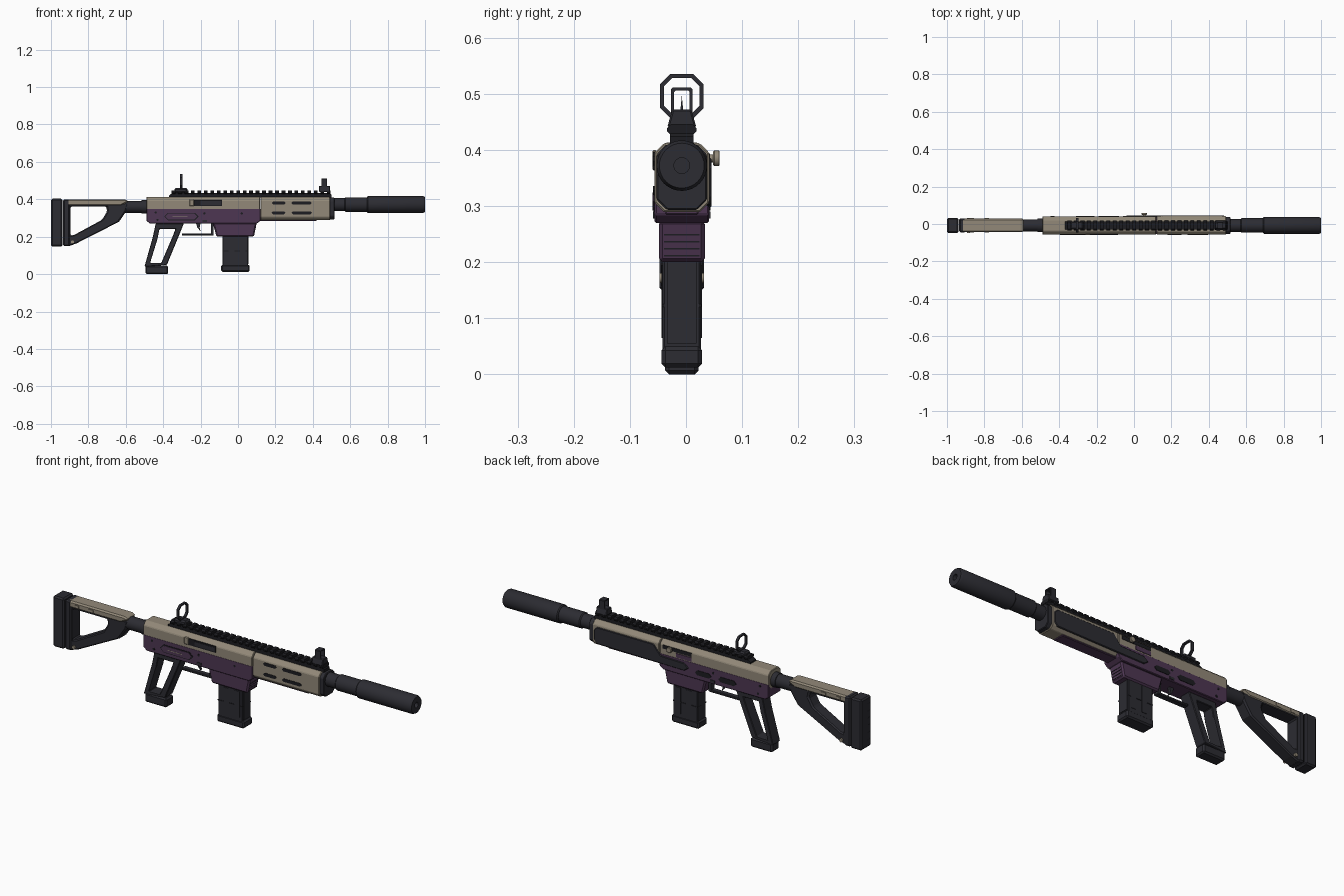
import bpy
import bmesh
import math

cube = bpy.data.objects.get("Cube")
if cube:
    bpy.data.objects.remove(cube, do_unlink=True)

MIDDLE = -.0075    # y of the centre plane
BORE = .372        # height of the barrel axis
FINE, SOFT = .003, .007    # bevel widths
RIGHT, LEFT = -1, 1
BOTH = (RIGHT, LEFT)


def material(name, *rgb):
    mat = bpy.data.materials.new(name)
    mat.use_nodes = True
    mat.diffuse_color = (*rgb, 1)
    shader = mat.node_tree.nodes["Principled BSDF"]
    shader.inputs["Base Color"].default_value = (*rgb, 1)
    return mat


tan = material("warm tan", .29, .25, .19)
purple = material("dark purple", .075, .037, .085)
charcoal = material("charcoal", .025, .025, .032)
black = material("near black", .012, .012, .015)


def finish(name, verts, faces, mat, bevel=0):
    mesh = bpy.data.meshes.new(name)
    mesh.from_pydata(verts, [], faces)
    bm = bmesh.new()
    bm.from_mesh(mesh)
    bmesh.ops.recalc_face_normals(bm, faces=bm.faces)
    bm.to_mesh(mesh)
    bm.free()
    mesh.materials.append(mat)
    part = bpy.data.objects.new(name, mesh)
    bpy.context.collection.objects.link(part)
    if bevel:
        modifier = part.modifiers.new("bevel", 'BEVEL')
        modifier.width = bevel
        modifier.segments = 1
        modifier.limit_method = 'ANGLE'
    return part


def extrude(name, points, low, high, mat, hole, bevel, place):
    """Extrude a closed profile, with an optional hole of as many points."""
    count = len(points)
    loops = [points, hole] if hole else [points]
    verts = [place(a, b, w) for loop in loops for w in (low, high) for a, b in loop]
    rings = [list(range(k, k + count)) for k in range(0, len(verts), count)]
    pairs = [(rings[0], rings[1])]
    if hole:
        pairs += [(rings[2], rings[3]), (rings[0], rings[2]), (rings[1], rings[3])]
    faces = [(a[i - 1], a[i], b[i], b[i - 1]) for a, b in pairs for i in range(count)]
    if not hole:
        faces += rings
    return finish(name, verts, faces, mat, bevel)


def slab(name, points, half, mat, hole=None, bevel=0):
    """Side outline of (x, z) points, symmetric about the centre plane."""
    return extrude(name, points, -half, half, mat, hole, bevel,
                   lambda x, z, y: (x, MIDDLE + y, z))


def plate(name, points, side, mat, out=.051, bevel=0):
    """Thin outline of (x, z) points on one side of the body."""
    return extrude(name, points, side * .044, side * out, mat, None, bevel,
                   lambda x, z, y: (x, MIDDLE + y, z))


def beam(name, points, back, front, mat, hole=None, bevel=0):
    """Cross-section of (y, z) points run along the length."""
    return extrude(name, points, back, front, mat, hole, bevel,
                   lambda y, z, x: (x, MIDDLE + y, z))


def rect(left, right, bottom, top):
    return [(left, bottom), (right, bottom), (right, top), (left, top)]


def hexagon(left, right, z, h):
    return [(left, z), (left + h, z - h), (right - h, z - h),
            (right, z), (right - h, z + h), (left + h, z + h)]


def octagon(half, bottom, top, cut):
    upper = [(half, top - cut), (half - cut, top)]
    lower = [(half - cut, bottom), (half, bottom + cut)]
    ring = lower + upper
    return ring + [(-y, z) for y, z in reversed(ring)]


def lathe(name, profile, mat, centre=(0, MIDDLE, BORE), sideways=False, sides=32):
    """Turn (distance, radius) points about the x axis, or y if sideways."""
    verts = []
    for along, radius in profile:
        for k in range(sides):
            turn = math.tau * k / sides
            u, v = radius * math.cos(turn), radius * math.sin(turn)
            offset = (u, along, v) if sideways else (along, u, v)
            verts.append([c + o for c, o in zip(centre, offset)])
    rings = [list(range(k, k + sides)) for k in range(0, len(verts), sides)]
    faces = [(a[i - 1], a[i], b[i], b[i - 1])
             for a, b in zip(rings, rings[1:]) for i in range(sides)]
    part = finish(name, verts, faces + [rings[0], rings[-1]], mat)
    bpy.ops.object.select_all(action='DESELECT')
    part.select_set(True)
    bpy.context.view_layer.objects.active = part
    bpy.ops.object.shade_smooth_by_angle(angle=math.radians(35))


def pin(name, x, z, reach, radius, mat):
    """Small round pin through both sides."""
    lathe(name, [(-reach, radius), (reach, radius)], mat, (x, MIDDLE, z), True, 12)


# Barrel, suppressor and stock tube
lathe("barrel", [(.48, .034), (.58, .034)], charcoal)
lathe("suppressor_collar", [(.57, .034), (.575, .039), (.7, .039)], charcoal)
lathe("suppressor", [(.69, .041), (.695, .045), (.99, .045), (1, .04),
                     (1, .014), (.97, .014)], charcoal)
lathe("stock_tube", [(-.64, .032), (-.48, .032)], charcoal, (0, MIDDLE, .36))
lathe("tube_ring", [(-.515, .036), (-.485, .036)], charcoal, (0, MIDDLE, .36))

# Upper receiver, handguard and front cap
body = octagon(.048, .32, .413, .018)
beam("upper_receiver", body, -.49, .118, tan, bevel=FINE)
beam("handguard", octagon(.049, .289, .412, .017), .121, .492, tan, bevel=FINE)
beam("front_cap", octagon(.045, .293, .41, .018), .49, .515, charcoal, bevel=FINE)
slab("handguard_underplate", rect(.1, .42, .284, .3), .03, purple, bevel=FINE)

# Lower receiver and magazine well
slab("lower_receiver", [(-.49, .35), (.12, .35), (.12, .285), (.1, .27), (-.47, .27),
                        (-.49, .285)], .0485, purple, bevel=FINE)
slab("magazine_well", [(-.135, .275), (.1, .275), (.085, .2), (-.115, .2)],
     .041, purple, bevel=SOFT)
for step in range(4):
    rise = .01 + step * .0125
    x = .085 + rise / 5
    slab("well_groove", rect(x - FINE, x + FINE / 2, .2 + rise, .2 + rise + FINE), .032, black)

# Magazine
slab("magazine", rect(-.083, .053, .04, .21), .034, charcoal, bevel=FINE)
slab("magazine_front_panel", rect(.05, .056, .055, .2), .026, charcoal)
slab("magazine_base", rect(-.09, .062, .012, .05), .036, charcoal, bevel=SOFT)
slab("magazine_seam", rect(-.083, .053, .12, .125), .0355, black)
for x in (-.05, .01):
    slab("magazine_rib", rect(x, x + .03, .065, .195), .036, charcoal)

# Open pistol grip
slab("grip", [(-.44, .27), (-.29, .27), (-.31, .22), (-.38, .05), (-.5, .04), (-.455, .2)],
     .03, charcoal, bevel=FINE,
     hole=[(-.42, .24), (-.335, .24), (-.35, .2), (-.41, .06), (-.47, .06), (-.43, .19)])
slab("grip_foot", rect(-.495, -.373, 0, .046), .03, charcoal, bevel=SOFT)

# Trigger and its guard
slab("trigger_guard", rect(-.3, -.13, .206, .218), .014, charcoal, bevel=FINE)
slab("guard_post", rect(-.145, -.13, .21, .275), .014, charcoal)
slab("trigger", [(-.225, .275), (-.2, .275), (-.205, .25), (-.2, .228), (-.218, .25)],
     SOFT, charcoal)

# Skeleton stock
slab("stock_frame", [(-.91, .375), (-.585, .375), (-.595, .34), (-.636, .28), (-.866, .163),
                     (-.91, .148)], .032, charcoal, bevel=SOFT,
     hole=[(-.895, .362), (-.705, .362), (-.7, .335), (-.727, .29), (-.875, .21), (-.895, .205)])
slab("cheek_rest", [(-.92, .366), (-.625, .366), (-.585, .386), (-.6, .4), (-.92, .4)],
     .036, tan, bevel=SOFT)
slab("stock_butt", rect(-.935, -.9, .15, .4), .037, charcoal, bevel=SOFT)
slab("butt_pad", rect(-1, -.938, .148, .403), .04, charcoal, bevel=SOFT)
for step in range(6):
    z = .185 + step * .036
    slab("pad_groove", rect(-1, -.99, z, z + SOFT), .03, black)
pin("sling_bolt", -.885, .172, .04, .009, tan)
for x in (-.88, -.8):
    slab("cheek_tab", rect(x, x + .025, .374, .388), .039, tan)

# Toothed top rail
slab("rail", [(-.37, .41), (.5, .41), (.5, .424), (.49, .434), (-.35, .434), (-.37, .42)],
     .021, black)
teeth = 25
for step in range(teeth):
    x = -.355 + step * .83 / (teeth - 1)
    beam("rail_tooth", octagon(.026, .426, .446, SOFT), x, x + .02, black)

# Rear ring sight
slab("rear_sight_base", rect(-.34, -.27, .435, .46), .022, charcoal, bevel=SOFT)
beam("rear_sight_ring", octagon(.039, .457, .535, .018), -.31, -.298, charcoal,
     hole=octagon(.032, .464, .528, .015))

# Front post sight
beam("front_sight_base", [(-.026, .44), (.026, .44), (.017, .472), (-.017, .472)],
     .432, .492, charcoal, bevel=FINE)
beam("front_sight_frame", octagon(.019, .462, .511, FINE), .447, .477, charcoal,
     hole=octagon(.014, .467, .506, FINE))
beam("front_sight_post", [(-FINE, .465), (FINE, .465), (0, .497)], .458, .466, charcoal)

# Right side: ejection port, vents and lever
plate("ejection_port", rect(-.235, -.085, .364, .396), RIGHT, black)
plate("bolt_cover", rect(-.2, -.09, .37, .39), RIGHT, charcoal, out=.0525)
plate("case_deflector", rect(-.26, -.235, .363, .4), RIGHT, tan, out=.0525, bevel=FINE)
for z in (.328, .38):
    for start, end in ((.18, .255), (.285, .395)):
        plate("vent_slot", hexagon(start, end, z, .008), RIGHT, black)
plate("lever_shadow", hexagon(-.395, -.21, .308, .02), RIGHT, black, out=.05)
plate("lever", hexagon(-.388, -.217, .308, .016), RIGHT, purple, out=.052)
plate("lever_mark", rect(-.35, -.27, .305, .308), RIGHT, tan, out=.0525)

# Left side: long panel, charging knob and controls
plate("side_panel", [(.465, .302), (.482, .318), (.482, .37), (.465, .386), (.15, .386),
                     (.11, .338), (-.02, .335), (-.045, .315), (-.02, .297)],
      LEFT, charcoal, out=.053, bevel=FINE)
plate("charging_slot", rect(-.06, .1, .376, .394), LEFT, black, out=.05)
plate("bolt_plate", rect(-.06, .025, .352, .372), LEFT, purple)
knob = (.055, MIDDLE, .385)
lathe("charging_stem", [(.04, SOFT), (.06, SOFT)], tan, knob, True)
lathe("charging_knob", [(.056, .012), (.058, .014), (.066, .014), (.0675, .012)], tan, knob, True)
plate("selector", hexagon(-.31, -.21, .305, .013), LEFT, black)
plate("bolt_catch", hexagon(-.17, -.08, .305, .012), LEFT, black)

# Controls and pins on both sides
for side in BOTH:
    plate("magazine_release", rect(-.19, -.165, .278, .29), side, charcoal)
for x, z in ((-.44, .33), (-.43, .29), (-.18, .325), (.02, .325)):
    pin("receiver_pin", x, z, .0495, .006, black)
